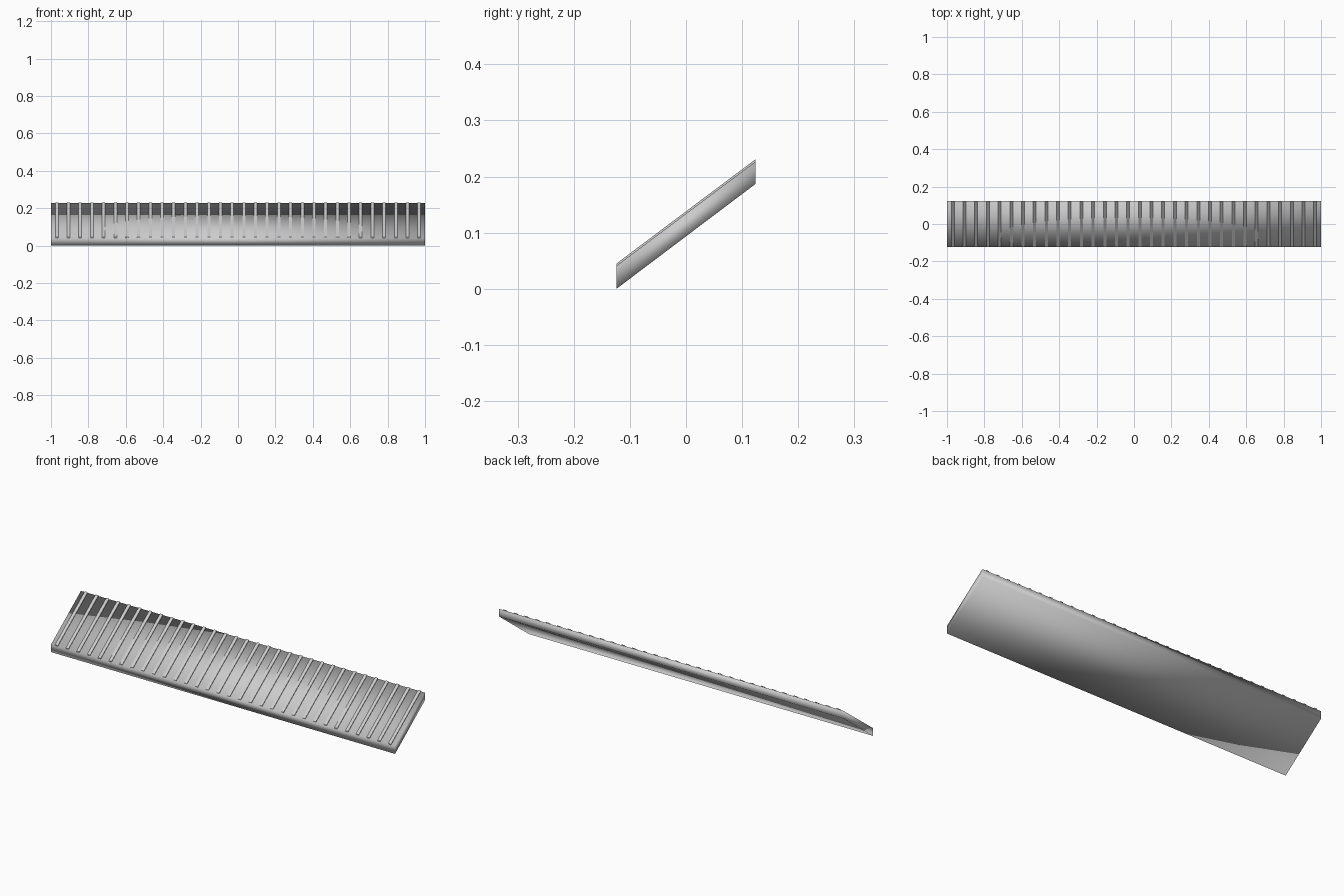
import bpy

if "Cube" in bpy.data.objects:
    bpy.data.objects.remove(bpy.data.objects["Cube"])


def prism(name, profile, x0, x1):
    """Extrude a y-z profile along x between x0 and x1."""
    n = len(profile)
    verts = [(x, y, z) for x in (x0, x1) for y, z in profile]
    faces = [tuple(reversed(range(n))), tuple(range(n, 2 * n))]
    faces += [(i, (i + 1) % n, n + (i + 1) % n, n + i) for i in range(n)]
    mesh = bpy.data.meshes.new(name)
    mesh.from_pydata(verts, [], faces)
    obj = bpy.data.objects.new(name, mesh)
    bpy.context.collection.objects.link(obj)
    return obj


# Sloped roof slab with vertical front and back edges
Y = 0.124
slab = prism("roof_slab", [(-Y, 0), (Y, 0.187), (Y, 0.227), (-Y, 0.041)], -1, 1)
slab.data.polygons.foreach_set("use_smooth", [True] * len(slab.data.polygons))

# Standing seams running down the slope
COUNT, WIDTH, HEIGHT = 32, 0.016, 0.004
pitch = 2 / COUNT
seam = [(-Y, 0.040), (Y, 0.226), (Y, 0.227 + HEIGHT), (-Y, 0.041 + HEIGHT)]
for i in range(COUNT):
    x = -1 + pitch * (i + 0.5)
    prism(f"roof_seam_{i + 1}", seam, x - WIDTH / 2, x + WIDTH / 2)
